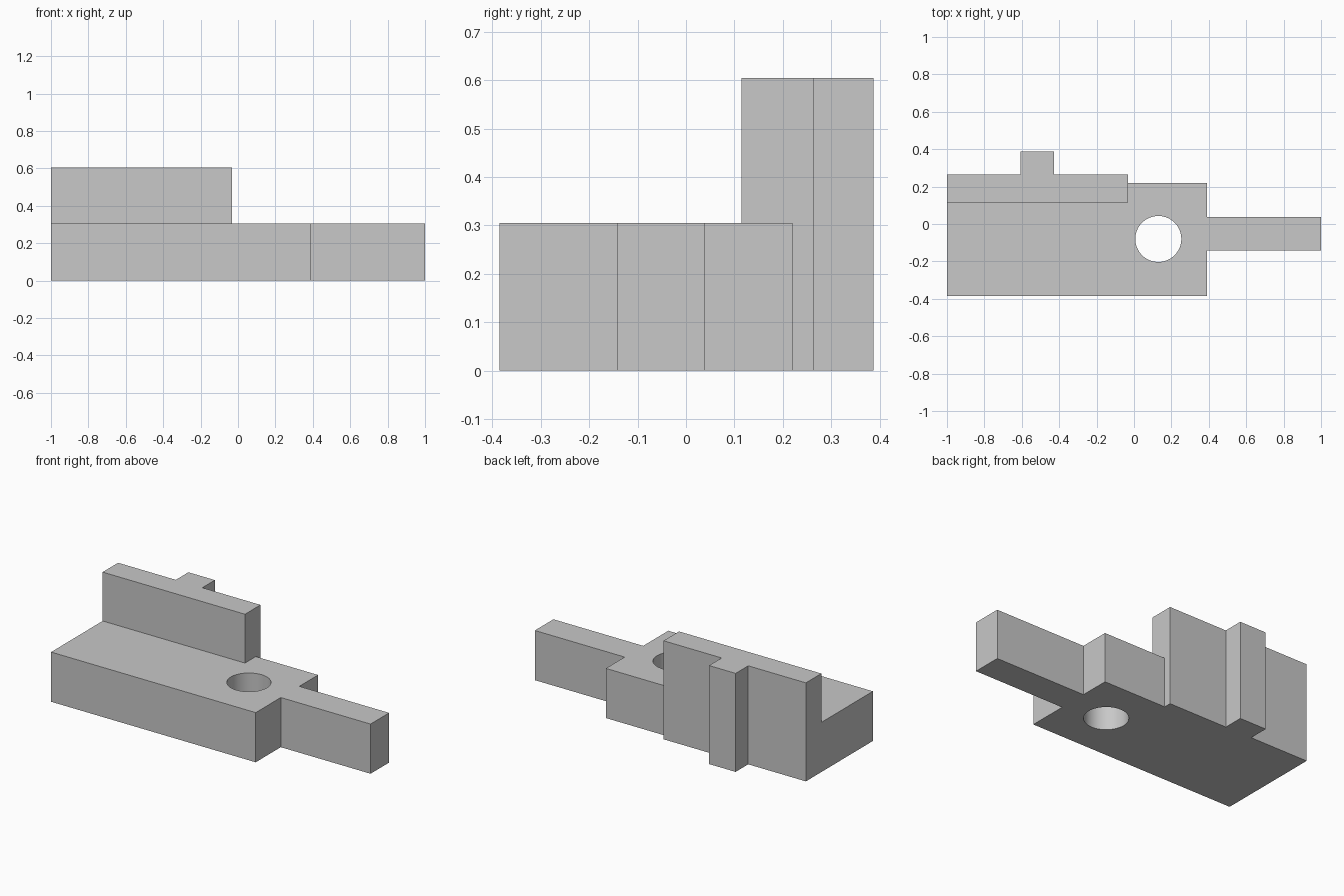
import bpy
import bmesh

cube = bpy.data.objects.get("Cube")
if cube:
    bpy.data.objects.remove(cube, do_unlink=True)

BASE_TOP, WALL_TOP = 0.305, 0.605

grey = bpy.data.materials.new("light grey")
grey.use_nodes = True
colour = (0.58, 0.58, 0.58, 1)
grey.diffuse_color = colour
grey.node_tree.nodes["Principled BSDF"].inputs["Base Color"].default_value = colour


def prism(name, outline, height):
    """Extrude a plan outline upwards from the ground."""
    bm = bmesh.new()
    face = bm.faces.new([bm.verts.new((x, y, 0)) for x, y in outline])
    top = bmesh.ops.extrude_face_region(bm, geom=[face])["geom"]
    verts = [g for g in top if isinstance(g, bmesh.types.BMVert)]
    bmesh.ops.translate(bm, verts=verts, vec=(0, 0, height))
    bmesh.ops.recalc_face_normals(bm, faces=bm.faces)
    mesh = bpy.data.meshes.new(name)
    bm.to_mesh(mesh)
    bm.free()
    mesh.materials.append(grey)
    obj = bpy.data.objects.new(name, mesh)
    bpy.context.collection.objects.link(obj)
    return obj


def combine(target, tool, operation):
    """Apply a boolean and discard the tool."""
    mod = target.modifiers.new(operation.lower(), "BOOLEAN")
    mod.operation, mod.object, mod.solver = operation, tool, "EXACT"
    bpy.context.view_layer.objects.active = target
    bpy.ops.object.modifier_apply(modifier=mod.name)
    bpy.data.objects.remove(tool, do_unlink=True)


# Base slab with the narrow tongue on its left end
bracket = prism("bracket_body", [
    (-1, -0.385), (0.39, -0.385), (0.39, -0.142), (1, -0.142),
    (1, 0.038), (0.39, 0.038), (0.39, 0.22), (-1, 0.22)], BASE_TOP)

# Upright back wall with its vertical rib
wall = prism("back_wall", [
    (-1, 0.115), (-0.033, 0.115), (-0.033, 0.265), (-0.428, 0.265),
    (-0.428, 0.387), (-0.608, 0.387), (-0.608, 0.265), (-1, 0.265)], WALL_TOP)
combine(bracket, wall, "UNION")

# Round through hole
bpy.ops.mesh.primitive_cylinder_add(vertices=64, radius=0.123, depth=1,
                                    location=(0.13, -0.08, BASE_TOP / 2))
drill = bpy.context.object
drill.name = "hole_cutter"
drill.hide_render = True
drill.data.materials.append(grey)
combine(bracket, drill, "DIFFERENCE")

# Smooth the bore, keep the block edges sharp
bpy.ops.object.select_all(action="DESELECT")
bracket.select_set(True)
bpy.context.view_layer.objects.active = bracket
bpy.ops.object.shade_smooth_by_angle()
